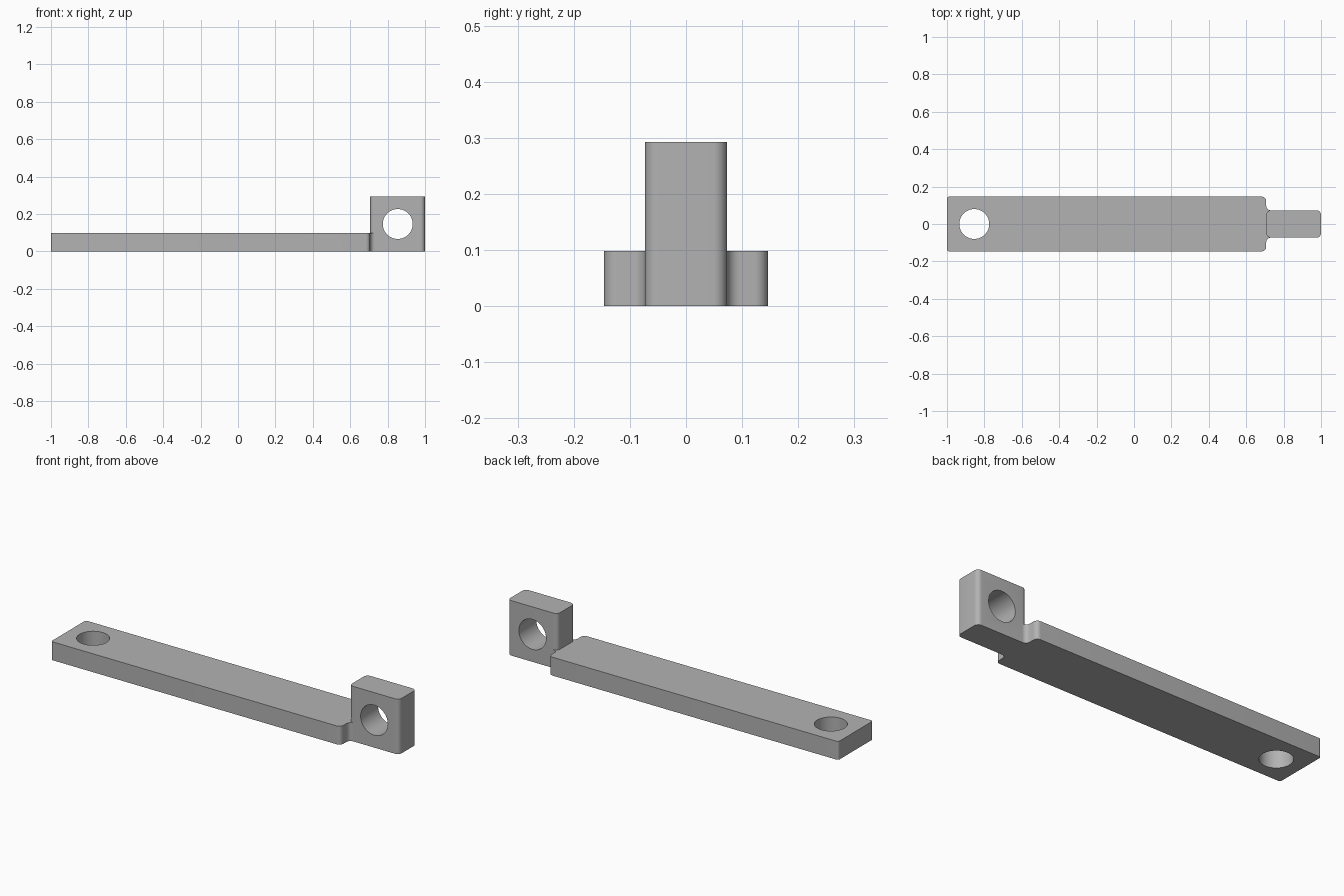
import bpy
import bmesh
from math import pi, sin, cos, radians
from mathutils import Matrix

STEP_X = 0.707      # where the bar ends and the lug begins
BAR_W, BAR_H = 0.146, 0.098
LUG_W, LUG_H = 0.073, 0.293
HOLE_R, HOLE_X = 0.08, 0.854
R = 0.024           # corner and fillet radius

cube = bpy.data.objects.get("Cube")
if cube:
    bpy.data.objects.remove(cube, do_unlink=True)

grey = bpy.data.materials.new("plain grey")
grey.use_nodes = True
colour = (0.45, 0.45, 0.45, 1)
grey.diffuse_color = colour
grey.node_tree.nodes["Principled BSDF"].inputs["Base Color"].default_value = colour


def arc(cx, cy, r, start, end, steps=8):
    angles = [radians(start + (end - start) * i / steps) for i in range(steps + 1)]
    return [(cx + r * cos(a), cy + r * sin(a)) for a in angles]


def finish(name, bm):
    bmesh.ops.recalc_face_normals(bm, faces=bm.faces)
    mesh = bpy.data.meshes.new(name)
    bm.to_mesh(mesh)
    bm.free()
    mesh.materials.append(grey)
    ob = bpy.data.objects.new(name, mesh)
    bpy.context.collection.objects.link(ob)
    return ob


def prism(name, half, height):
    """Extrude an outline given by its +y half, mirrored across the x axis."""
    outline = half + [(x, -y) for x, y in reversed(half)]
    bm = bmesh.new()
    face = bm.faces.new([bm.verts.new((x, y, 0)) for x, y in outline])
    top = bmesh.ops.extrude_face_region(bm, geom=[face])["geom"]
    bmesh.ops.translate(bm, vec=(0, 0, height),
                        verts=[v for v in top if isinstance(v, bmesh.types.BMVert)])
    return finish(name, bm)


def hole_cutter(name, matrix):
    bm = bmesh.new()
    bmesh.ops.create_cone(bm, cap_ends=True, segments=64, radius1=HOLE_R,
                          radius2=HOLE_R, depth=1, matrix=matrix)
    return finish(name, bm)


def combine(target, other, operation):
    mod = target.modifiers.new(operation.lower(), "BOOLEAN")
    mod.operation, mod.solver, mod.object = operation, "EXACT", other
    other.hide_render = True
    bpy.context.view_layer.objects.active = target
    bpy.ops.object.modifier_apply(modifier=mod.name)
    bpy.data.objects.remove(other, do_unlink=True)


# Flat bar with rounded ends and a filleted neck
r_end = 0.012
bar_half = (arc(-1 + r_end, BAR_W - r_end, r_end, 180, 90)
            + arc(STEP_X - R, BAR_W - R, R, 90, 0)
            + arc(STEP_X + R, LUG_W + R, R, 180, 270))
bracket = prism("flat_bar_with_lug", bar_half, BAR_H)

# Upright lug with rounded vertical edges
lug_half = (arc(STEP_X + R, LUG_W - R, R, 180, 90)
            + arc(1 - R, LUG_W - R, R, 90, 0))
combine(bracket, prism("upright_lug", lug_half, LUG_H), "UNION")

# Vertical hole in the bar, crosswise hole in the lug
combine(bracket, hole_cutter("bar_hole", Matrix.Translation((-HOLE_X, 0, 0))),
        "DIFFERENCE")
combine(bracket, hole_cutter("lug_hole", Matrix.Translation((HOLE_X, 0, LUG_H / 2))
                             @ Matrix.Rotation(pi / 2, 4, "X")), "DIFFERENCE")

bpy.ops.object.select_all(action="DESELECT")
bracket.select_set(True)
bpy.context.view_layer.objects.active = bracket
bpy.ops.object.shade_smooth_by_angle(angle=radians(30))
